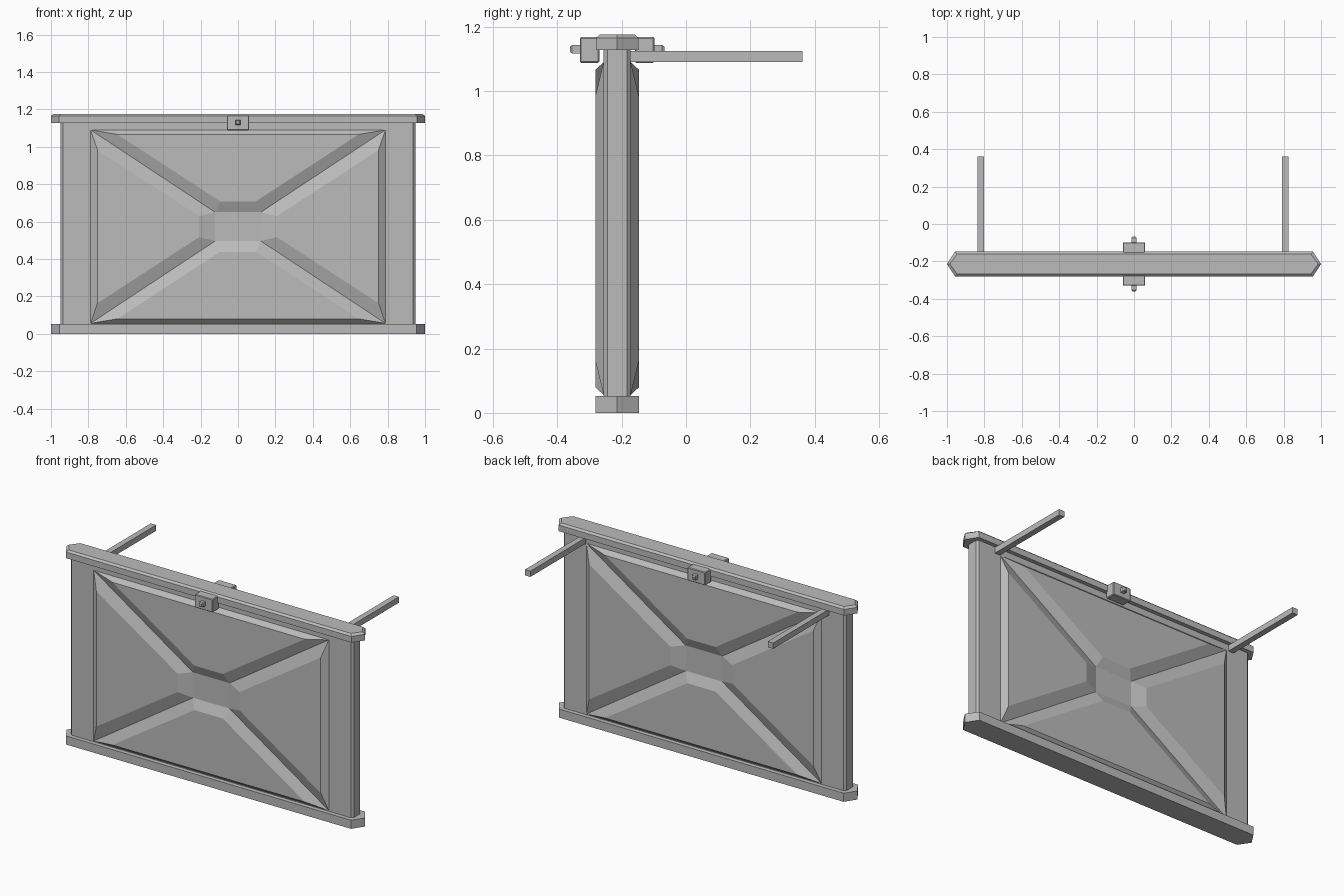
import bpy, bmesh
from mathutils import Vector

if "Cube" in bpy.data.objects:
    bpy.data.objects.remove(bpy.data.objects["Cube"], do_unlink=True)

GREY = (0.5, 0.5, 0.5, 1.0)
steel = bpy.data.materials.new("plain_grey")
steel.use_nodes = True
steel.diffuse_color = GREY
steel.node_tree.nodes["Principled BSDF"].inputs["Base Color"].default_value = GREY

MID = -0.214     # y of the panel's middle plane


def loft(name, loops, bevel=0):
    """Solid skinned through matching closed loops, capped at both ends."""
    bm = bmesh.new()
    rings = [[bm.verts.new(p) for p in loop] for loop in loops]
    for a, b in zip(rings, rings[1:]):
        for i in range(len(a)):
            j = (i + 1) % len(a)
            bm.faces.new((a[i], a[j], b[j], b[i]))
    bm.faces.new(rings[0])
    bm.faces.new(rings[-1])
    bmesh.ops.recalc_face_normals(bm, faces=bm.faces)
    mesh = bpy.data.meshes.new(name)
    bm.to_mesh(mesh)
    bm.free()
    mesh.materials.append(steel)
    obj = bpy.data.objects.new(name, mesh)
    bpy.context.scene.collection.objects.link(obj)
    if bevel:
        mod = obj.modifiers.new("edge_bevel", "BEVEL")
        mod.width, mod.segments = bevel, 1
    return obj


def box(name, lo, hi, bevel=0):
    corners = [(lo[0], lo[1]), (hi[0], lo[1]), (hi[0], hi[1]), (lo[0], hi[1])]
    return loft(name, [[(x, y, z) for x, y in corners] for z in (lo[2], hi[2])], bevel)


def hexagon(z, tip, shoulder, half):
    """Long beam outline with pointed ends."""
    outline = [(-tip, 0), (-shoulder, -half), (shoulder, -half),
               (tip, 0), (shoulder, half), (-shoulder, half)]
    return [(x, MID + y, z) for x, y in outline]


# Main slab with chamfered upright edges
def slab_ring(z, w=0.948, d=0.042, c=0.012):
    pts = [(-w, -d + c), (-w + c, -d), (w - c, -d), (w, -d + c),
           (w, d - c), (w - c, d), (-w + c, d), (-w, d - c)]
    return [(x, MID + y, z) for x, y in pts]


loft("panel_slab", [slab_ring(0.04), slab_ring(1.14)])

# Beams along the bottom and top
loft("bottom_beam", [hexagon(z, 1.0, 0.955, 0.068) for z in (0, 0.052)])
loft("top_beam", [hexagon(1.128, 1.0, 0.957, 0.066),
                  hexagon(1.165, 1.0, 0.957, 0.066),
                  hexagon(1.176, 0.985, 0.945, 0.054)])

# Raised plates: four per face, leaving an X-shaped groove between them
ZC = 0.573
upper = ([(-0.788, 0.517), (0.788, 0.517), (0.122, 0.077), (-0.122, 0.077)],
         [(-0.645, 0.493), (0.645, 0.493), (0.095, 0.135), (-0.095, 0.135)])
side = ([(0.788, 0.517), (0.788, -0.517), (0.122, -0.077), (0.122, 0.077)],
        [(0.752, 0.41), (0.752, -0.41), (0.208, -0.056), (0.208, 0.056)])


def plate(name, shape, sx, sz, face):
    depths = (0.042, 0.068)
    loft(name, [[(x * sx, MID + face * d, ZC + z * sz) for x, z in ring]
                for ring, d in zip(shape, depths)])


for label, face in (("front", -1), ("back", 1)):
    plate(label + "_upper_plate", upper, 1, 1, face)
    plate(label + "_lower_plate", upper, 1, -1, face)
    plate(label + "_left_plate", side, 1, 1, face)
    plate(label + "_right_plate", side, -1, 1, face)

    # Latch block with its small square pin
    ys = sorted((MID + face * 0.055, MID + face * 0.116))
    box(label + "_latch_block", (-0.06, ys[0], 1.088), (0.06, ys[1], 1.168), 0.004)
    pin = []
    for r, d in ((0.013, 0.11), (0.013, 0.14), (0.008, 0.147)):
        pin.append([(x * r, MID + face * d, 1.13 + z * r)
                    for x, z in ((-1, -1), (1, -1), (1, 1), (-1, 1))])
    loft(label + "_latch_pin", pin)

# Arms reaching backwards near the top corners
for label, x in (("left", 0.808), ("right", -0.82)):
    box(label + "_arm", (x - 0.018, MID, 1.09), (x + 0.018, 0.362, 1.125))
